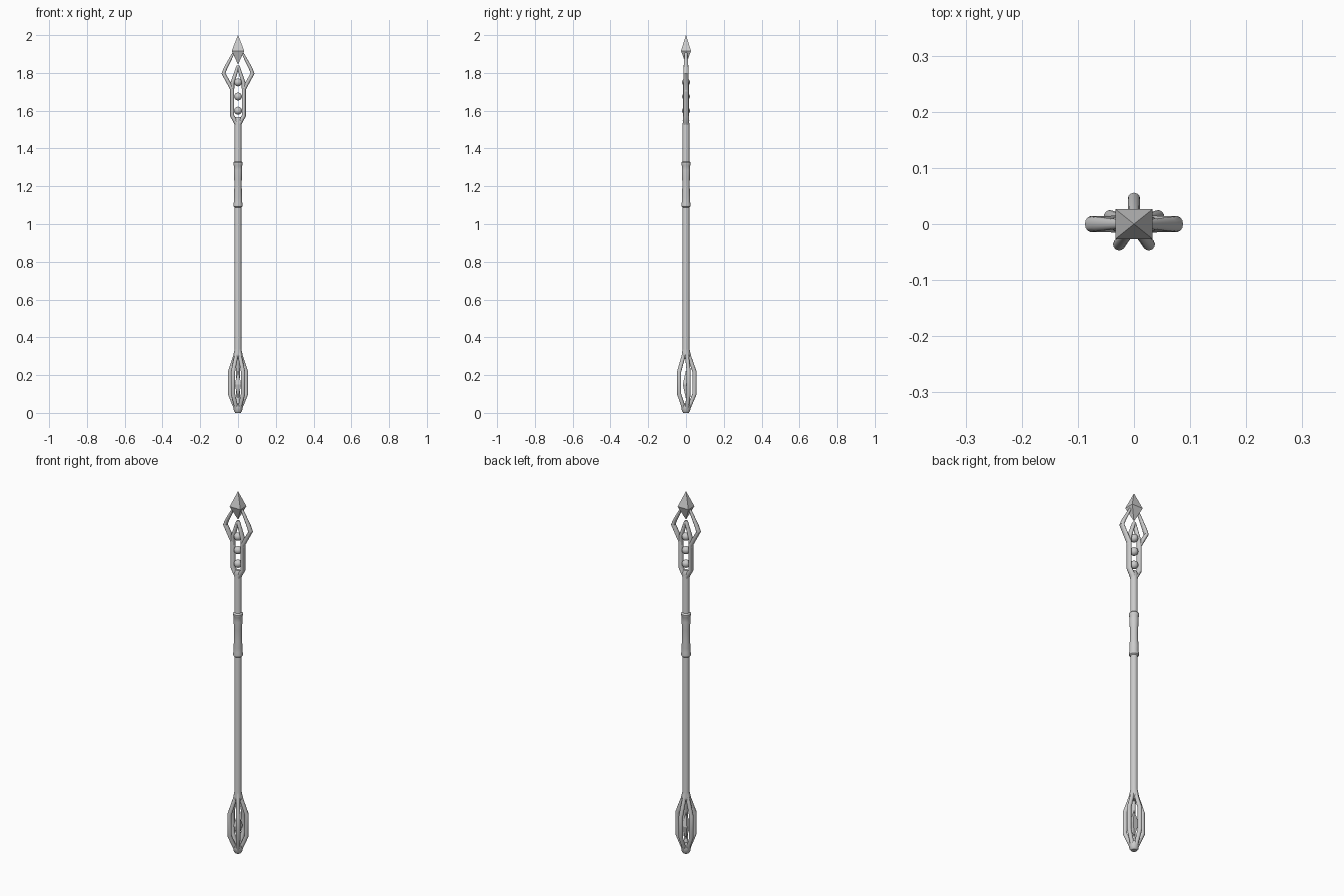
import bpy
from math import cos, sin, radians

if "Cube" in bpy.data.objects:
    bpy.data.objects.remove(bpy.data.objects["Cube"])


def smooth(o, angle=35):
    bpy.ops.object.select_all(action='DESELECT')
    o.select_set(True)
    bpy.context.view_layer.objects.active = o
    bpy.ops.object.shade_smooth_by_angle(angle=radians(angle))


def tube(name, pts, y_scale=1.0):
    """Round bar through (x, y, z, radius) points, turned into a mesh."""
    cu = bpy.data.curves.new(name, 'CURVE')
    cu.dimensions = '3D'
    cu.bevel_depth = 1.0
    cu.bevel_resolution = 4
    cu.use_fill_caps = True
    sp = cu.splines.new('POLY')
    sp.points.add(len(pts) - 1)
    for p, (x, y, z, r) in zip(sp.points, pts):
        p.co = (x, y, z, 1)
        p.radius = r
    o = bpy.data.objects.new(name, cu)
    bpy.context.collection.objects.link(o)
    o.scale.y = y_scale
    bpy.ops.object.select_all(action='DESELECT')
    o.select_set(True)
    bpy.context.view_layer.objects.active = o
    bpy.ops.object.convert(target='MESH')
    o = bpy.context.object
    o.name = name
    smooth(o)
    return o


def lathe(name, profile, n=24, sx=1.0, sy=1.0, turn=0.0, flat=False):
    """Closed solid of revolution from (radius, z) pairs."""
    verts, faces = [], []
    for r, z in profile:
        for i in range(n):
            a = radians(turn + 360 * i / n)
            verts.append((r * cos(a) * sx, r * sin(a) * sy, z))
    for k in range(len(profile) - 1):
        for i in range(n):
            j = (i + 1) % n
            faces.append((k*n + i, k*n + j, (k+1)*n + j, (k+1)*n + i))
    faces.append(tuple(reversed(range(n))))
    faces.append(tuple(range((len(profile) - 1) * n, len(profile) * n)))
    me = bpy.data.meshes.new(name)
    me.from_pydata(verts, [], faces)
    o = bpy.data.objects.new(name, me)
    bpy.context.collection.objects.link(o)
    if not flat:
        smooth(o)
    return o


# Shaft and the wrapped grip with a collar at each end
lathe("shaft", [(0.012, 0.285), (0.022, 0.30), (0.022, 0.315), (0.018, 0.34),
                (0.018, 1.53), (0.014, 1.55)])
lathe("grip", [(0.018, 1.088), (0.024, 1.093), (0.025, 1.102), (0.022, 1.115),
               (0.0225, 1.14), (0.02, 1.18), (0.0195, 1.21), (0.02, 1.24),
               (0.0225, 1.285), (0.0215, 1.308), (0.025, 1.315),
               (0.025, 1.325), (0.018, 1.332)])

# Pommel cage: five bent bars around the axis
for i in range(5):
    a = radians(90 + 72 * i)
    path = [(0.010, 0.335, 0.009), (0.017, 0.30, 0.010), (0.045, 0.218, 0.011),
            (0.045, 0.10, 0.011), (0.016, 0.03, 0.010), (0.011, 0.01, 0.009)]
    tube("cage_bar", [(r * cos(a), r * sin(a), z, w) for r, z, w in path])
lathe("pommel_cap", [(0.014, 0.0), (0.021, 0.008), (0.025, 0.03), (0.024, 0.042), (0.012, 0.05)])

# Crystal floating in the cage
lathe("pommel_crystal", [(0.0005, 0.075), (0.024, 0.15), (0.0005, 0.225)],
      n=4, turn=45, flat=True)

# Head frame: mirrored prongs, flaring arms and inner arch
for s in (-1, 1):
    tube("head_prong", [(s * 0.005, 0, 1.525, 0.012), (s * 0.011, 0, 1.54, 0.012),
                        (s * 0.031, 0, 1.573, 0.011), (s * 0.031, 0, 1.715, 0.011),
                        (s * 0.077, 0, 1.797, 0.0105), (s * 0.066, 0, 1.825, 0.0095),
                        (s * 0.024, 0, 1.905, 0.006)], 1.35)
    tube("head_arch", [(s * 0.031, 0, 1.70, 0.011), (s * 0.030, 0, 1.745, 0.0105),
                       (s * 0.004, 0, 1.825, 0.0085), (0, 0, 1.838, 0.006)], 1.3)
lathe("fork_web", [(0.018, 1.525), (0.022, 1.55), (0.012, 1.566)], sy=0.8)

# Three beads held between the prongs
for z in (1.60, 1.675, 1.75):
    bpy.ops.mesh.primitive_uv_sphere_add(segments=20, ring_count=12, radius=0.021,
                                         location=(0, 0, z))
    bead = bpy.context.object
    bead.name = "bead"
    smooth(bead)

# Faceted spear tip
lathe("spear_tip", [(0.0005, 1.845), (0.0467, 1.917), (0.0005, 2.0)],
      n=4, sy=0.8, turn=45, flat=True)
